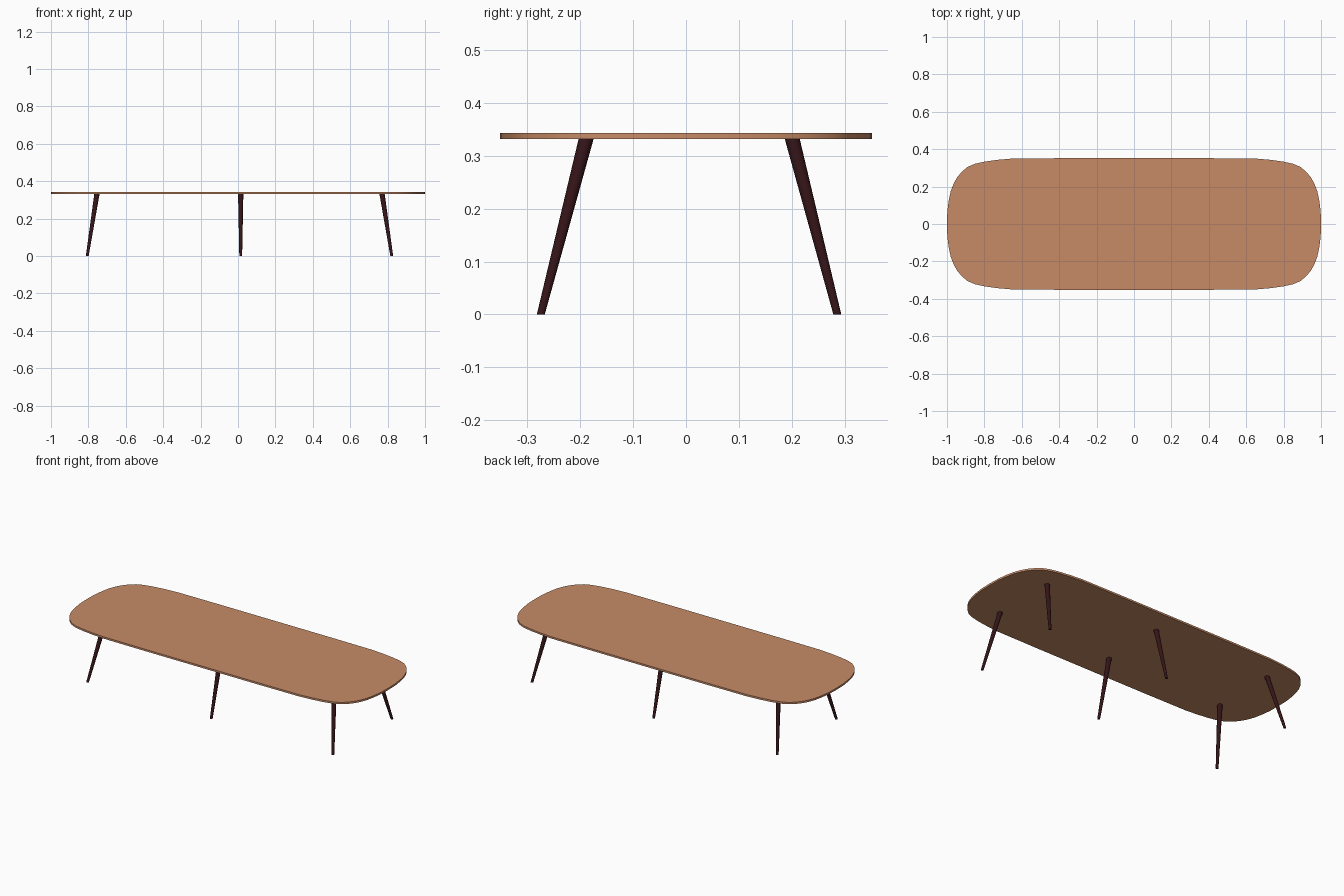
import bpy, bmesh, math
from mathutils import Vector

if "Cube" in bpy.data.objects:
    bpy.data.objects.remove(bpy.data.objects["Cube"])


def material(name, color):
    m = bpy.data.materials.new(name)
    m.diffuse_color = (*color, 1)
    m.use_nodes = True
    m.node_tree.nodes["Principled BSDF"].inputs["Base Color"].default_value = m.diffuse_color
    return m


wood = material("light wood", (0.57, 0.26, 0.135))
dark = material("dark wood", (0.035, 0.007, 0.009))


def finish(name, bm, mat):
    bmesh.ops.recalc_face_normals(bm, faces=bm.faces)
    me = bpy.data.meshes.new(name)
    bm.to_mesh(me)
    bm.free()
    me.materials.append(mat)
    ob = bpy.data.objects.new(name, me)
    bpy.context.collection.objects.link(ob)
    bpy.ops.object.select_all(action='DESELECT')
    bpy.context.view_layer.objects.active = ob
    ob.select_set(True)
    bpy.ops.object.shade_smooth_by_angle(angle=math.radians(35))
    return ob


# Table top: one quarter of the soft rounded outline, mirrored and extruded
Z0, Z1 = 0.332, 0.343
quarter = [(1, 0), (0.998, 0.07), (0.99, 0.13), (0.98, 0.175), (0.965, 0.215),
           (0.945, 0.25), (0.92, 0.28), (0.89, 0.305), (0.85, 0.322), (0.80, 0.333),
           (0.73, 0.343), (0.65, 0.35), (0.36, 0.352)]
half = quarter + [(-x, y) for x, y in reversed(quarter)]
outline = half + [(x, -y) for x, y in reversed(half[1:-1])]
bm = bmesh.new()
base = bm.faces.new([bm.verts.new((x, y, Z0)) for x, y in outline])
ext = bmesh.ops.extrude_face_region(bm, geom=[base], use_keep_orig=True)
for v in ext["geom"]:
    if isinstance(v, bmesh.types.BMVert):
        v.co.z = Z1
finish("table_top", bm, wood)


# Legs: tapered round rods, splayed, cut level at floor and top
def leg(name, top, foot, r_top=0.0142, r_foot=0.0075, sides=20):
    bm = bmesh.new()
    rings = []
    for (x, y), z, r in ((foot, 0, r_foot), (top, Z0 + 0.001, r_top)):
        rings.append([bm.verts.new((x + r * math.cos(a), y + r * math.sin(a), z))
                      for a in (2 * math.pi * i / sides for i in range(sides))])
    for i in range(sides):
        j = (i + 1) % sides
        bm.faces.new((rings[0][i], rings[0][j], rings[1][j], rings[1][i]))
    bm.faces.new(rings[0][::-1])
    bm.faces.new(rings[1])
    finish(name, bm, dark)


for row, y_top, y_foot in (("front", -0.1885, -0.2745), ("back", 0.2005, 0.286)):
    for side, x_top, x_foot in (("left", -0.754, -0.806), ("middle", 0.0145, 0.0145),
                                ("right", 0.770, 0.822)):
        leg(f"{row}_{side}_leg", (x_top, y_top), (x_foot, y_foot))
